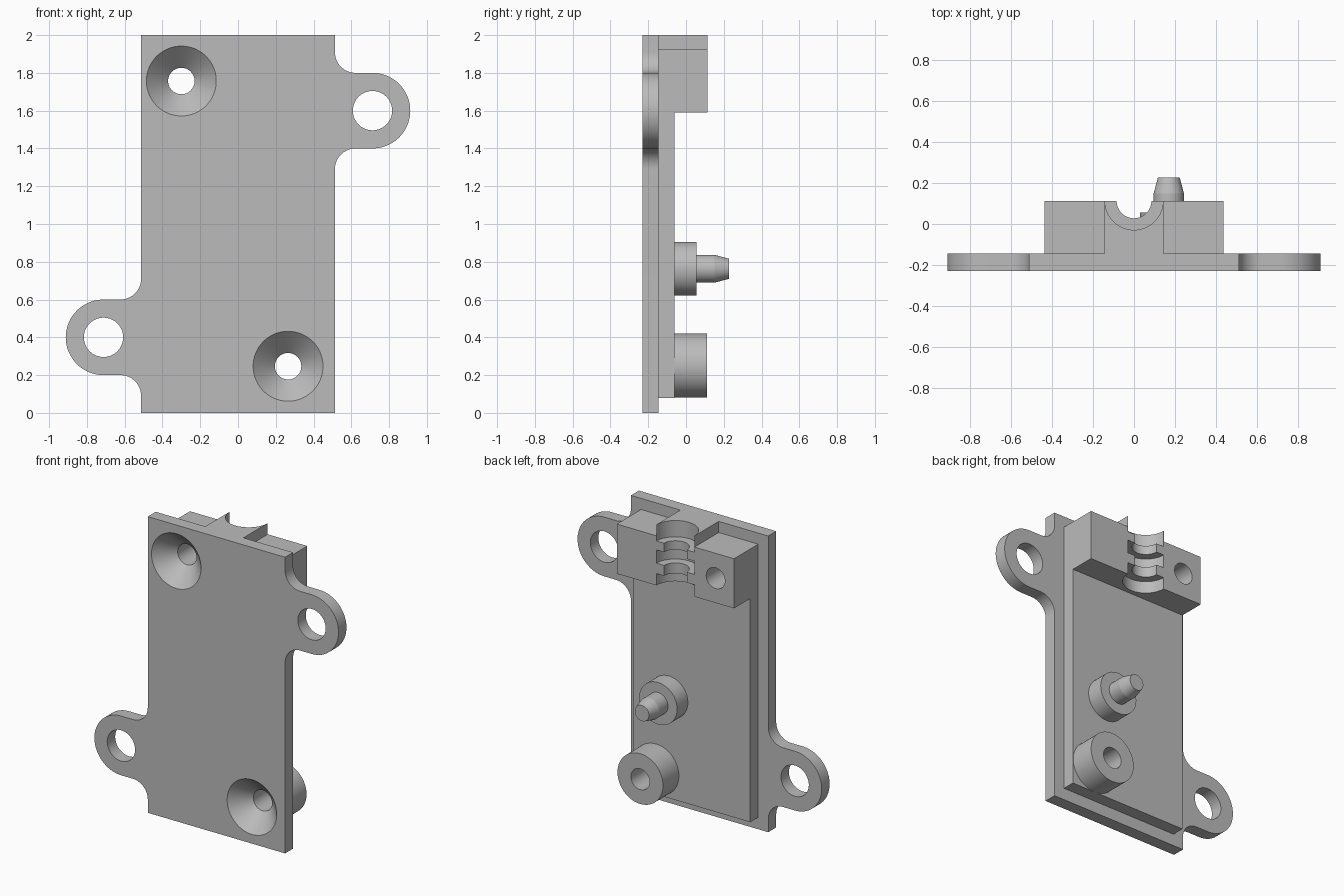
import bpy, bmesh
from math import sin, cos, radians, tau
from mathutils import Vector

if "Cube" in bpy.data.objects:
    bpy.data.objects.remove(bpy.data.objects["Cube"], do_unlink=True)

grey = bpy.data.materials.new("plain grey")
grey.use_nodes = True
COLOUR = (0.5, 0.5, 0.5, 1)
grey.diffuse_color = COLOUR
grey.node_tree.nodes["Principled BSDF"].inputs["Base Color"].default_value = COLOUR

SEGMENTS = 72
FRONT, PLATE_BACK, PAD_BACK, BLOCK_BACK = -0.23, -0.145, -0.06, 0.113


def finish(bm, name):
    bmesh.ops.recalc_face_normals(bm, faces=bm.faces)
    mesh = bpy.data.meshes.new(name)
    bm.to_mesh(mesh)
    bm.free()
    mesh.materials.append(grey)
    obj = bpy.data.objects.new(name, mesh)
    bpy.context.collection.objects.link(obj)
    return obj


def box(name, x, y, z):
    bm = bmesh.new()
    bmesh.ops.create_cube(bm, size=1)
    for v in bm.verts:
        v.co = Vector([lo + (c + 0.5) * (hi - lo) for c, (lo, hi) in zip(v.co, (x, y, z))])
    return finish(bm, name)


def extrude_outline(name, outline, y0, y1):
    bm = bmesh.new()
    face = bm.faces.new([bm.verts.new((x, y0, z)) for x, z in outline])
    moved = bmesh.ops.extrude_face_region(bm, geom=[face])["geom"]
    verts = [g for g in moved if isinstance(g, bmesh.types.BMVert)]
    bmesh.ops.translate(bm, verts=verts, vec=(0, y1 - y0, 0))
    if not face.is_valid or len(bm.faces) < len(outline) + 2:
        bm.faces.new([v for v in bm.verts if v not in verts])
    return finish(bm, name)


def lathe(name, profile, centre, axis="Y"):
    """Solid of revolution; profile is (radius, position along axis)."""
    bm = bmesh.new()
    rings = []
    for r, t in profile:
        ring = []
        for i in range(SEGMENTS):
            a = tau * (i + 0.5) / SEGMENTS
            u, w = centre[0] + r * cos(a), centre[1] + r * sin(a)
            ring.append(bm.verts.new((u, t, w) if axis == "Y" else (u, w, t)))
        rings.append(ring)
    for a, b in zip(rings, rings[1:]):
        for i in range(SEGMENTS):
            j = (i + 1) % SEGMENTS
            bm.faces.new((a[i], a[j], b[j], b[i]))
    bm.faces.new(rings[0])
    bm.faces.new(rings[-1])
    return finish(bm, name)


def cut(target, cutter):
    mod = target.modifiers.new("cut", "BOOLEAN")
    mod.operation, mod.solver, mod.object = "DIFFERENCE", "EXACT", cutter
    bpy.context.view_layer.objects.active = target
    bpy.ops.object.modifier_apply(modifier=mod.name)


def arc(cx, cz, r, start, end, steps):
    angles = [radians(start + (end - start) * i / steps) for i in range(steps + 1)]
    return [(cx + r * cos(a), cz + r * sin(a)) for a in angles]


# Plate with an ear on each side, the second half turned by 180 degrees
W, FILLET, EAR, EAR_X, EAR_Z = 0.513, 0.11, 0.2, 0.712, 1.6
half = [(W, 0)]
half += arc(W + FILLET, EAR_Z - EAR - FILLET, FILLET, 180, 90, 14)
half += arc(EAR_X, EAR_Z, EAR, -90, 90, 36)
half += arc(W + FILLET, EAR_Z + EAR + FILLET, FILLET, 270, 180, 14)
half += [(W, 2)]
outline = half + [(-x, 2 - z) for x, z in half]
plate = extrude_outline("mounting_plate", outline[:-1] if outline[-1] == outline[0] else outline,
                        FRONT, PLATE_BACK)

# Raised pad, clamp block and its flush crown
SIDE = 0.438
pad = box("raised_pad", (-SIDE, SIDE), (PLATE_BACK, PAD_BACK), (0.08, 1.925))
block = box("clamp_block", (-SIDE, SIDE), (PAD_BACK, BLOCK_BACK), (1.59, 1.925))
crown = box("clamp_crown", (-0.143, 0.143), (PLATE_BACK, BLOCK_BACK), (1.925, 2))

# Screw boss and locating peg
boss = lathe("screw_boss", [(0.17, PAD_BACK), (0.17, 0.11)], (0.265, 0.25))
peg = lathe("locating_peg", [(0.142, PAD_BACK), (0.142, 0.055), (0.074, 0.055),
                             (0.074, 0.15), (0.053, 0.228)], (0.17, 0.763))

# Stepped half-round channel: wide bore with two narrow ribs
WIDE, NARROW = 0.142, 0.085
channel = lathe("channel_cutter", [(WIDE, 2.1), (WIDE, 1.89), (NARROW, 1.89), (NARROW, 1.83),
                                   (WIDE, 1.83), (WIDE, 1.74), (NARROW, 1.74), (NARROW, 1.67),
                                   (WIDE, 1.67), (WIDE, 1.5)], (0, BLOCK_BACK), "Z")
cut(block, channel)
cut(crown, channel)
cutters = [channel]

# Countersunk screw holes and plain ear holes
for centre, parts in (((-0.3, 1.757), (plate, pad, block)), ((0.265, 0.247), (plate, pad, boss))):
    sink = lathe("screw_hole_cutter", [(0.195, FRONT - 0.01), (0.07, FRONT + 0.115), (0.07, 0.3)], centre)
    for part in parts:
        cut(part, sink)
    cutters.append(sink)
for centre in ((EAR_X, EAR_Z), (-EAR_X, 2 - EAR_Z)):
    hole = lathe("ear_hole_cutter", [(0.104, -0.4), (0.104, 0)], centre)
    cut(plate, hole)
    cutters.append(hole)
for c in cutters:
    bpy.data.objects.remove(c, do_unlink=True)

# Smooth round walls, sharp edges
for obj in (plate, pad, block, crown, boss, peg):
    bpy.ops.object.select_all(action="DESELECT")
    obj.select_set(True)
    bpy.context.view_layer.objects.active = obj
    bpy.ops.object.shade_smooth_by_angle(angle=radians(14))
